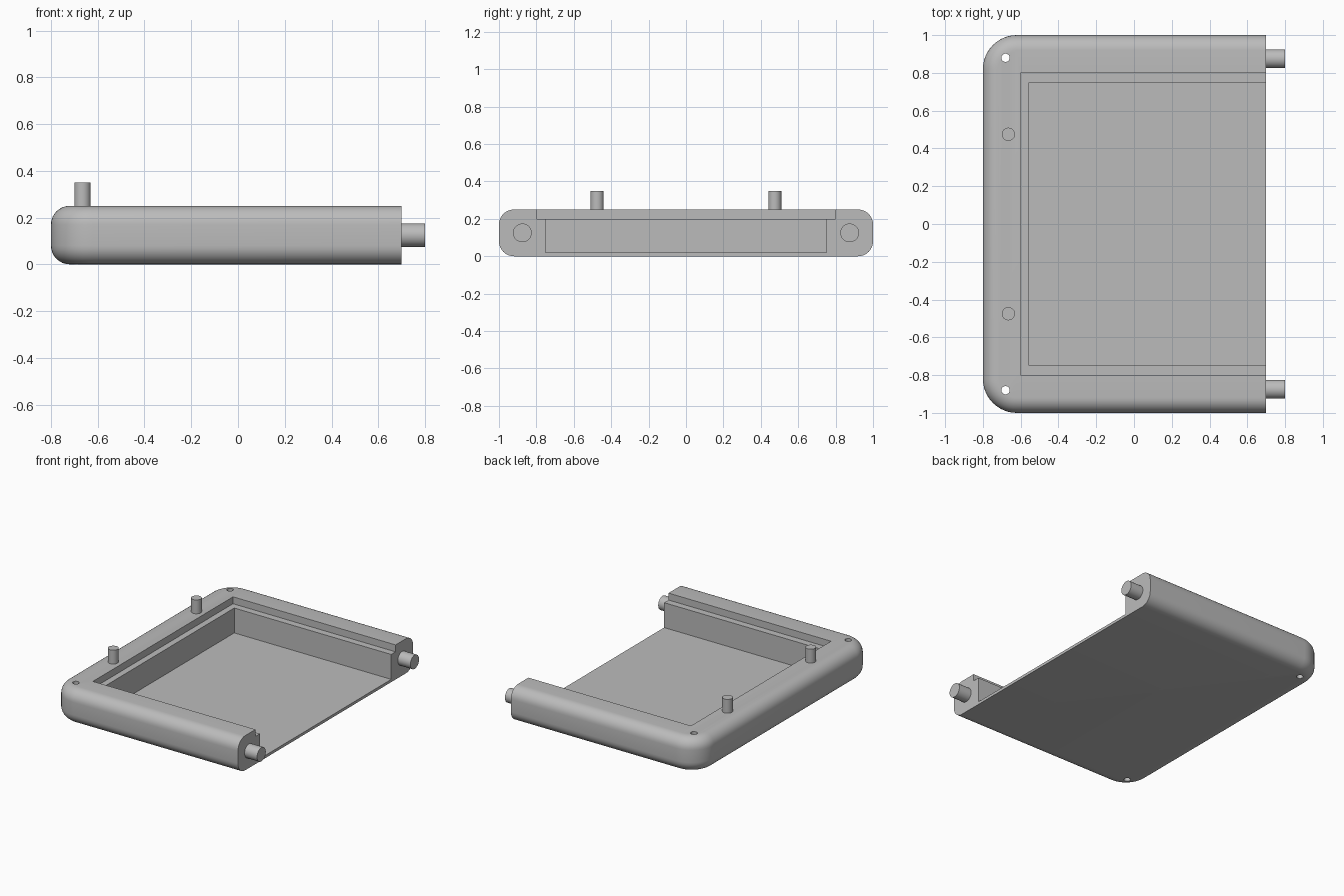
import bpy, bmesh
from math import radians, sin, cos, pi
from mathutils import Matrix

cube = bpy.data.objects.get("Cube")
if cube:
    bpy.data.objects.remove(cube, do_unlink=True)

grey = bpy.data.materials.new("plain grey")
grey.use_nodes = True
grey.diffuse_color = (0.5, 0.5, 0.5, 1)
grey.node_tree.nodes["Principled BSDF"].inputs["Base Color"].default_value = (0.5, 0.5, 0.5, 1)

BACK, END, HALF, TOP = -0.8, 0.7, 1.0, 0.25
EDGE, CORNER = 0.08, 0.18


def finish(name, bm):
    bmesh.ops.recalc_face_normals(bm, faces=bm.faces)
    mesh = bpy.data.meshes.new(name)
    bm.to_mesh(mesh)
    bm.free()
    mesh.materials.append(grey)
    obj = bpy.data.objects.new(name, mesh)
    bpy.context.collection.objects.link(obj)
    return obj


def activate(obj):
    bpy.ops.object.select_all(action='DESELECT')
    obj.select_set(True)
    bpy.context.view_layer.objects.active = obj


def smooth(obj):
    activate(obj)
    bpy.ops.object.shade_smooth_by_angle(angle=radians(30))


def box(name, x0, x1, y, z0, z1):
    bm = bmesh.new()
    bmesh.ops.create_cube(bm, size=1)
    bmesh.ops.scale(bm, vec=(x1 - x0, 2 * y, z1 - z0), verts=bm.verts)
    bmesh.ops.translate(bm, vec=((x0 + x1) / 2, 0, (z0 + z1) / 2), verts=bm.verts)
    return finish(name, bm)


def cylinder(name, radius, length, centre, along_x=False):
    bm = bmesh.new()
    turn = Matrix.Rotation(pi / 2, 4, 'Y') if along_x else Matrix()
    bmesh.ops.create_cone(bm, cap_ends=True, segments=32, radius1=radius, radius2=radius,
                          depth=length, matrix=Matrix.Translation(centre) @ turn)
    return finish(name, bm)


def outline(inset):
    # Plan of the tray: two rounded corners at the closed end, square at the open end
    r = CORNER - inset
    points = [(END, HALF - inset)]
    for side, start in ((1, pi / 2), (-1, pi)):
        for i in range(13):
            a = start + i / 12 * pi / 2
            points.append((BACK + CORNER + r * cos(a), side * (HALF - CORNER) + r * sin(a)))
    return points + [(END, -HALF + inset)]


# Tray body: stacked outlines give rounded top and bottom edges
bm = bmesh.new()
levels = []
for i in range(9):
    a = i / 8 * pi / 2
    levels.append((EDGE * (1 - sin(a)), EDGE * (1 - cos(a))))
levels += [(inset, TOP - z) for inset, z in reversed(levels)]
rings = [[bm.verts.new((x, y, z)) for x, y in outline(inset)] for inset, z in levels]
for low, high in zip(rings, rings[1:]):
    for i in range(len(low) - 1):
        bm.faces.new((low[i], low[i + 1], high[i + 1], high[i]))
bm.faces.new(rings[0])
bm.faces.new(rings[-1])
bm.faces.new([r[0] for r in rings] + [r[-1] for r in reversed(rings)])
body = finish("tray_body", bm)

# Cut the lid ledge, the main cavity and the corner screw holes
cutters = [box("ledge_cutter", -0.6, 0.9, 0.8, 0.2, 0.4),
           box("cavity_cutter", -0.555, 0.9, 0.75, 0.02, 0.3)]
for side in (1, -1):
    cutters.append(cylinder("hole_cutter", 0.022, 1, (-0.68, side * 0.88, 0.1)))
for cutter in cutters:
    cutter.hide_render = True
    activate(body)
    mod = body.modifiers.new("cut", 'BOOLEAN')
    mod.operation, mod.solver, mod.object = 'DIFFERENCE', 'EXACT', cutter
    bpy.ops.object.modifier_apply(modifier=mod.name)
    bpy.data.objects.remove(cutter, do_unlink=True)
smooth(body)

# Upright pegs on the closed rim and joining pegs on the open ends
for side, label in ((1, "back"), (-1, "front")):
    smooth(cylinder(label + "_upright_peg", 0.035, 0.15, (-0.665, side * 0.475, 0.275)))
    smooth(cylinder(label + "_joining_peg", 0.05, 0.15, (0.725, side * 0.875, 0.125), True))
